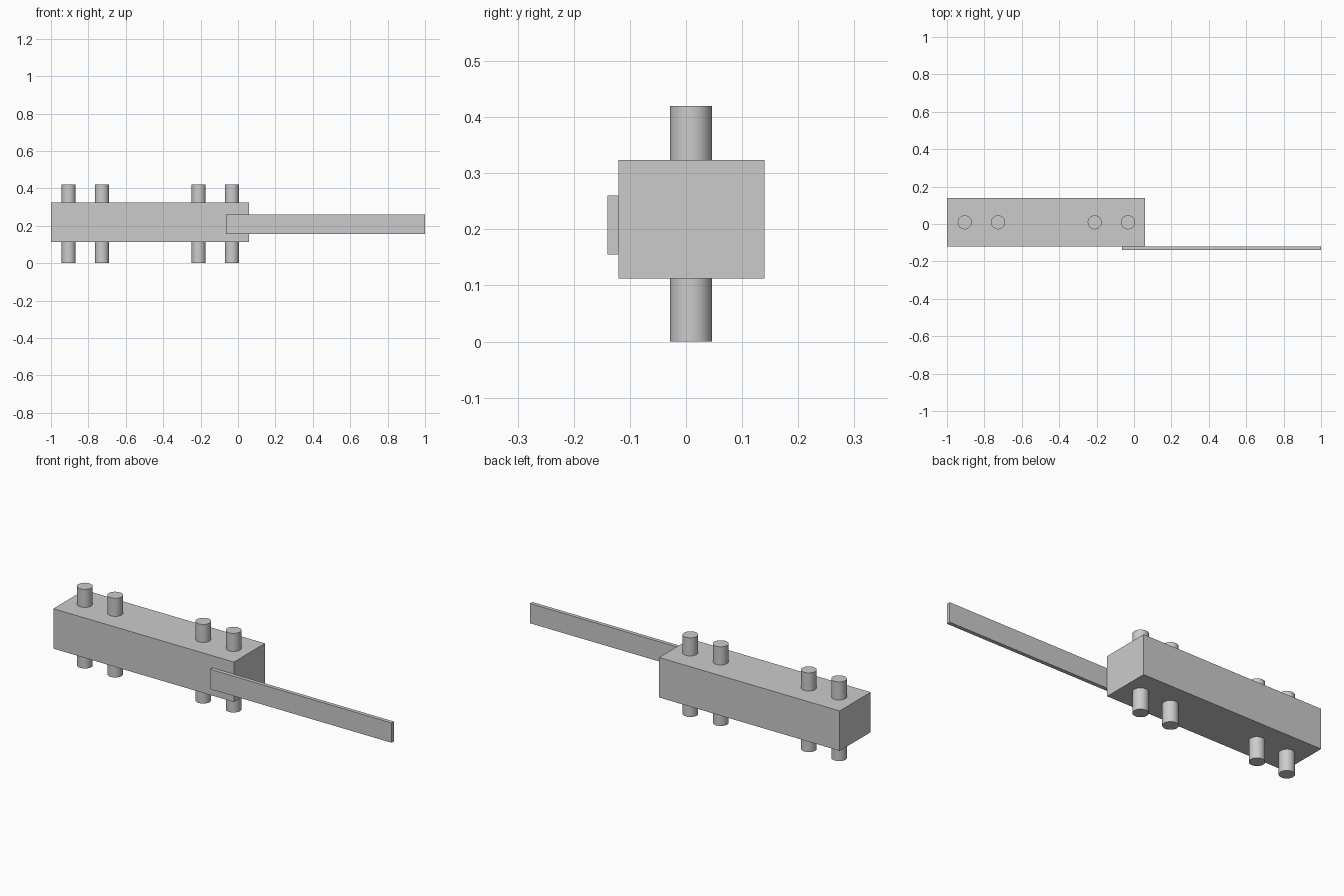
import bpy
from mathutils import Vector

cube = bpy.data.objects.get("Cube")
if cube:
    bpy.data.objects.remove(cube, do_unlink=True)

grey = bpy.data.materials.new("light_grey")
grey.use_nodes = True
colour = (0.6, 0.6, 0.6, 1)
grey.diffuse_color = colour
grey.node_tree.nodes["Principled BSDF"].inputs["Base Color"].default_value = colour


def finish(name):
    obj = bpy.context.object
    obj.name = obj.data.name = name
    obj.data.materials.append(grey)
    return obj


def box(name, low, high):
    low, high = Vector(low), Vector(high)
    bpy.ops.mesh.primitive_cube_add(size=1, location=(low + high) / 2)
    obj = finish(name)
    obj.scale = high - low
    bpy.ops.object.transform_apply(location=False, rotation=False, scale=True)


def post(name, x):
    height = 0.42
    bpy.ops.mesh.primitive_cylinder_add(vertices=48, radius=0.0375, depth=height,
                                        location=(x, 0.009, height / 2))
    finish(name)
    bpy.ops.object.shade_smooth_by_angle()


# Main block and the flat arm fixed to its front
box("body_block", (-1, -0.12, 0.112), (0.06, 0.14, 0.324))
box("flat_arm", (-0.065, -0.14, 0.155), (1, -0.12, 0.26))

# Round posts running right through the block, in two pairs
for pair, centre in (("right", -0.816), ("left", -0.121)):
    for side, offset in (("outer", -0.089), ("inner", 0.089)):
        post(f"{pair}_{side}_post", centre + offset)
